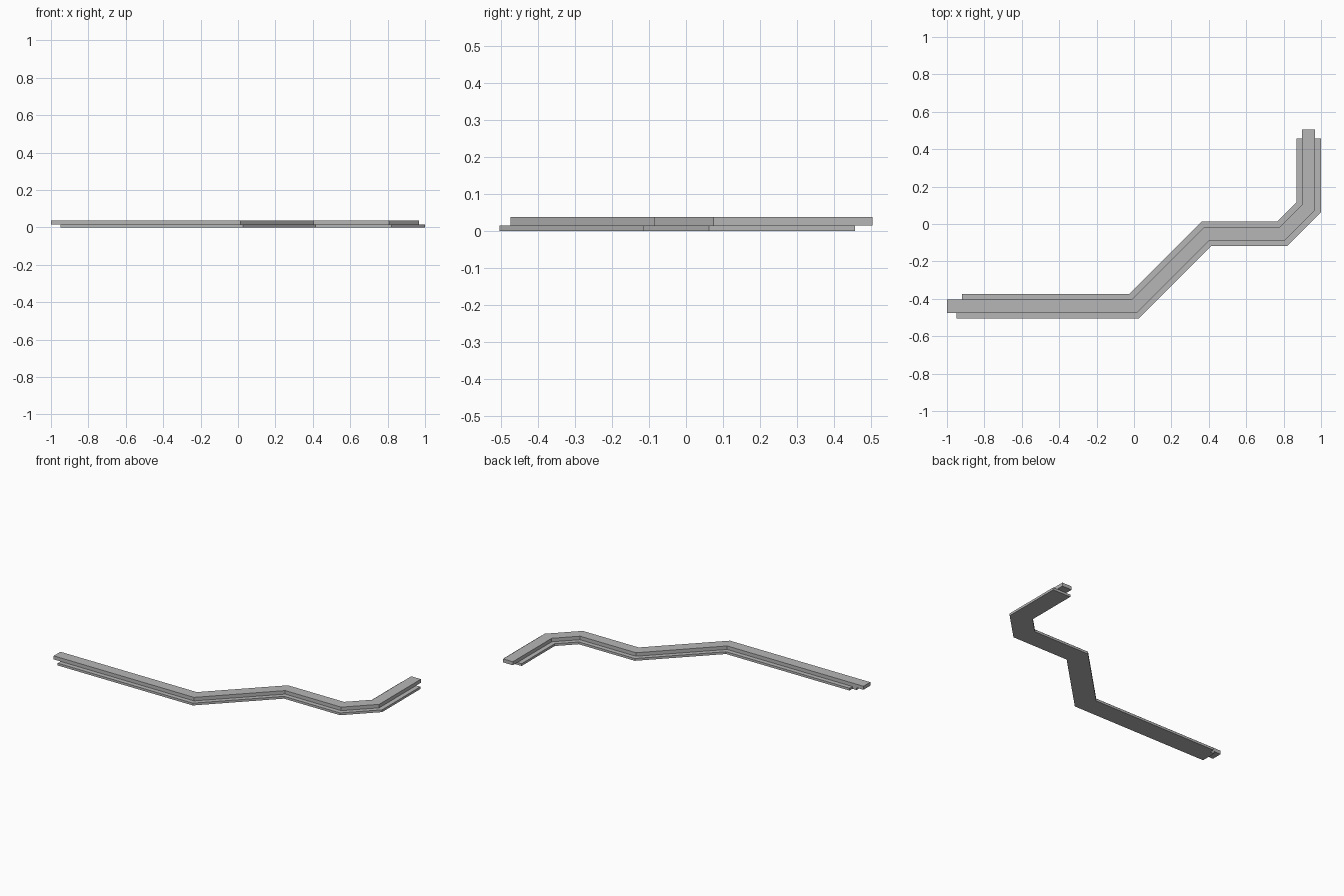
import bpy
import bmesh
from mathutils import Vector

cube = bpy.data.objects.get("Cube")
if cube:
    bpy.data.objects.remove(cube, do_unlink=True)

grey = bpy.data.materials.new("mid grey")
grey.use_nodes = True
colour = (0.47, 0.47, 0.47, 1)
grey.diffuse_color = colour
grey.node_tree.nodes["Principled BSDF"].inputs["Base Color"].default_value = colour

# Shared centre line of the cranked strip
BENDS = [(0, -0.44), (0.388, -0.052), (0.793, -0.052), (0.934, 0.089)]


def offset_line(start_x, end_y, distance):
    """Centre line moved sideways with mitred corners (positive = back/left side)."""
    pts = [Vector(p) for p in [(start_x, BENDS[0][1])] + BENDS + [(BENDS[-1][0], end_y)]]
    dirs = [(b - a).normalized() for a, b in zip(pts, pts[1:])]
    normals = [Vector((-d.y, d.x)) for d in dirs]
    result = []
    for i, p in enumerate(pts):
        a, b = normals[max(i - 1, 0)], normals[min(i, len(normals) - 1)]
        result.append(p + (a + b) * (distance / (1 + a.dot(b))))
    return result


def slab(name, outline, bottom, top):
    bm = bmesh.new()
    face = bm.faces.new([bm.verts.new((p.x, p.y, bottom)) for p in outline])
    extruded = bmesh.ops.extrude_face_region(bm, geom=[face], use_keep_orig=True)
    verts = [g for g in extruded["geom"] if isinstance(g, bmesh.types.BMVert)]
    bmesh.ops.translate(bm, verts=verts, vec=(0, 0, top - bottom))
    bmesh.ops.recalc_face_normals(bm, faces=bm.faces)
    mesh = bpy.data.meshes.new(name)
    bm.to_mesh(mesh)
    bm.free()
    mesh.materials.append(grey)
    obj = bpy.data.objects.new(name, mesh)
    bpy.context.collection.objects.link(obj)
    return obj


# Narrow raised bar
bar_half = 0.035
bar = offset_line(-1, 0.505, -bar_half) + offset_line(-1, 0.505, bar_half)[::-1]
slab("upper_bar", bar, 0.015, 0.038)

# Wide base strip, its rear flange starting a little later than the rest
base_half = 0.065
step = [Vector((x, BENDS[0][1] + bar_half)) for x in (-0.92, -0.95)]
base = offset_line(-0.95, 0.457, -base_half) + offset_line(-0.92, 0.457, base_half)[::-1] + step
slab("base_strip", base, 0, 0.015)
